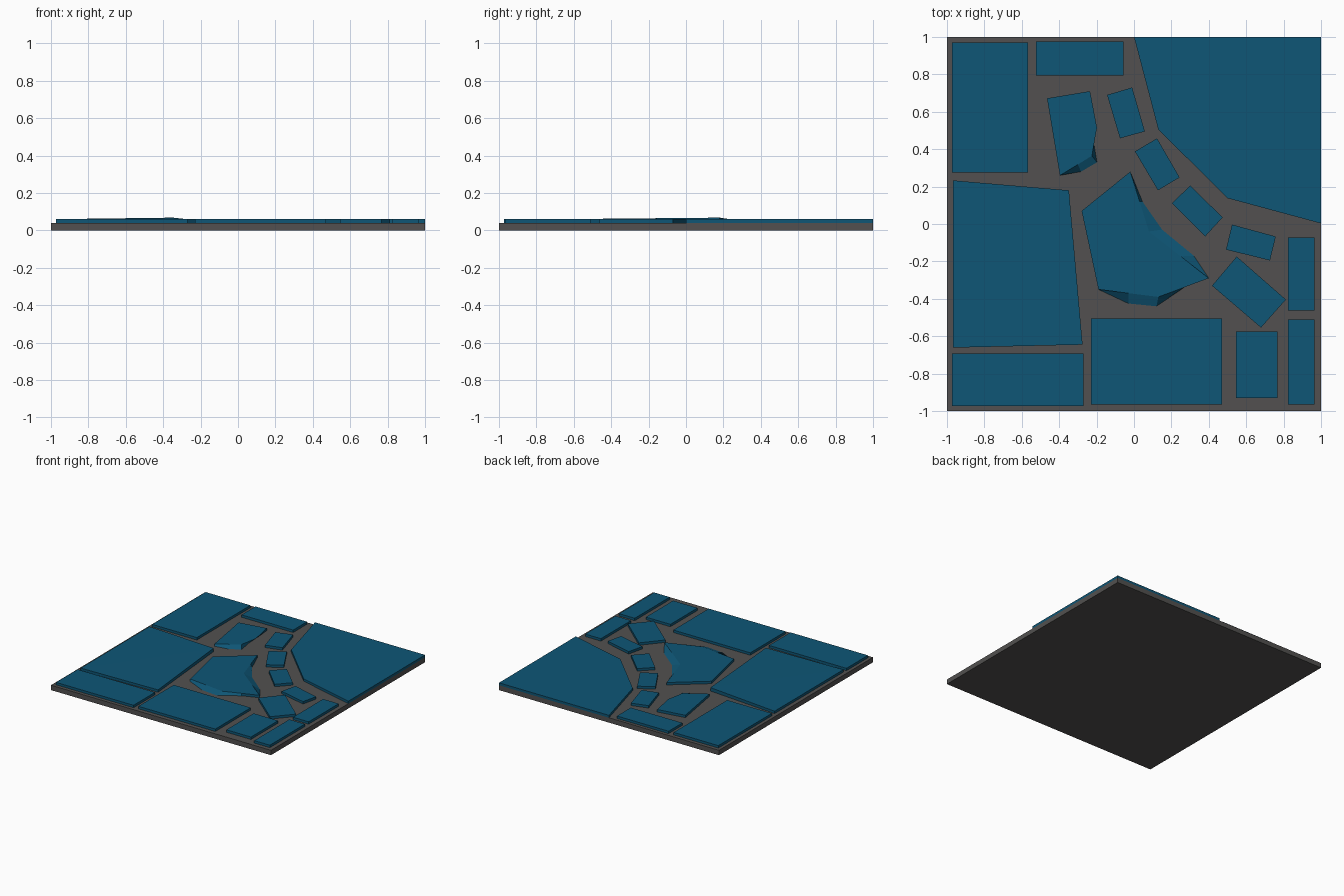
import bpy, bmesh

if "Cube" in bpy.data.objects:
    bpy.data.objects.remove(bpy.data.objects["Cube"])

BASE_TOP, PLATE_TOP = 0.04, 0.06


def material(name, rgb):
    m = bpy.data.materials.new(name)
    m.diffuse_color = (*rgb, 1)
    m.use_nodes = True
    m.node_tree.nodes["Principled BSDF"].inputs["Base Color"].default_value = m.diffuse_color
    return m


grey = material("dark_grey", (0.084, 0.081, 0.079))
blue = material("deep_blue", (0.0044, 0.093, 0.181))


def slab(name, bottom, z0, z1, mat, top=None, lifts=None):
    """Solid between a bottom outline and a top outline with equal point counts."""
    top, lifts = top or bottom, lifts or {}
    bm = bmesh.new()
    lo = [bm.verts.new((x, y, z0)) for x, y in bottom]
    hi = [bm.verts.new((x, y, z1 + lifts.get(i, 0))) for i, (x, y) in enumerate(top)]
    n = len(lo)
    bm.faces.new(lo[::-1])
    if lifts:  # bent quad, folded along the raised corner's diagonal
        bm.faces.new((hi[0], hi[1], hi[3]))
        bm.faces.new((hi[1], hi[2], hi[3]))
    else:
        bm.faces.new(hi)
    for i in range(n):
        j = (i + 1) % n
        bm.faces.new((lo[i], lo[j], hi[j], hi[i]))
    bmesh.ops.recalc_face_normals(bm, faces=bm.faces)
    me = bpy.data.meshes.new(name)
    bm.to_mesh(me)
    bm.free()
    me.materials.append(mat)
    ob = bpy.data.objects.new(name, me)
    bpy.context.collection.objects.link(ob)


def rect(x0, y0, x1, y1):
    return [(x0, y0), (x1, y0), (x1, y1), (x0, y1)]


# Ground slab
slab("base", rect(-1, -1, 1, 1), 0, BASE_TOP, grey)

# Rectangular blocks
blocks = [
    (-.973, .275, -.567, .97), (-.524, .795, -.055, .975),
    (.824, -.463, .966, -.072), (.824, -.966, .966, -.511),
    (.545, -.929, .768, -.576), (-.23, -.966, .47, -.506),
    (-.973, -.972, -.269, -.693),
]
for i, b in enumerate(blocks):
    slab(f"rectangular_plate_{i + 1}", rect(*b), BASE_TOP, PLATE_TOP, blue)

# Turned blocks along the curved path
turned = [
    [(-.144, .69), (-.01, .73), (.058, .495), (-.075, .458)],
    [(.005, .388), (.123, .458), (.244, .249), (.128, .18)],
    [(.203, .11), (.30, .206), (.474, .035), (.38, -.067)],
    [(.524, -.003), (.758, -.067), (.727, -.195), (.492, -.137)],
    [(.549, -.174), (.812, -.404), (.679, -.554), (.417, -.33)],
]
for i, p in enumerate(turned):
    slab(f"path_plate_{i + 1}", p, BASE_TOP, PLATE_TOP, blue)

# Large corner plate, flush with the base edges
slab("corner_plate", [(0, 1), (.13, .505), (.50, .138), (1, .003), (1, 1)],
     BASE_TOP, PLATE_TOP, blue)

# Left plate with one slightly raised corner
slab("left_plate", [(-.968, .233), (-.348, .18), (-.275, -.645), (-.968, -.661)],
     BASE_TOP, PLATE_TOP, blue, lifts={1: .008})

# Small plate with a sloping lower right side
slab("upper_sloped_plate",
     [(-.465, .672), (-.235, .71), (-.218, .45), (-.198, .33), (-.283, .28), (-.396, .26)],
     BASE_TOP, PLATE_TOP, blue,
     top=[(-.465, .672), (-.235, .71), (-.198, .515), (-.225, .365), (-.30, .318), (-.396, .26)])

# Central plate with sloping lower and right sides
slab("central_sloped_plate",
     [(-.02, .28), (-.28, .07), (-.19, -.35), (-.03, -.425), (.12, -.44),
      (.27, -.338), (.40, -.29), (.32, -.17), (.15, -.03), (.045, .12)],
     BASE_TOP, PLATE_TOP, blue,
     top=[(-.02, .28), (-.28, .07), (-.19, -.35), (-.03, -.37), (.13, -.39),
          (.27, -.338), (.40, -.29), (.25, -.173), (.08, -.04), (.03, .12)])
